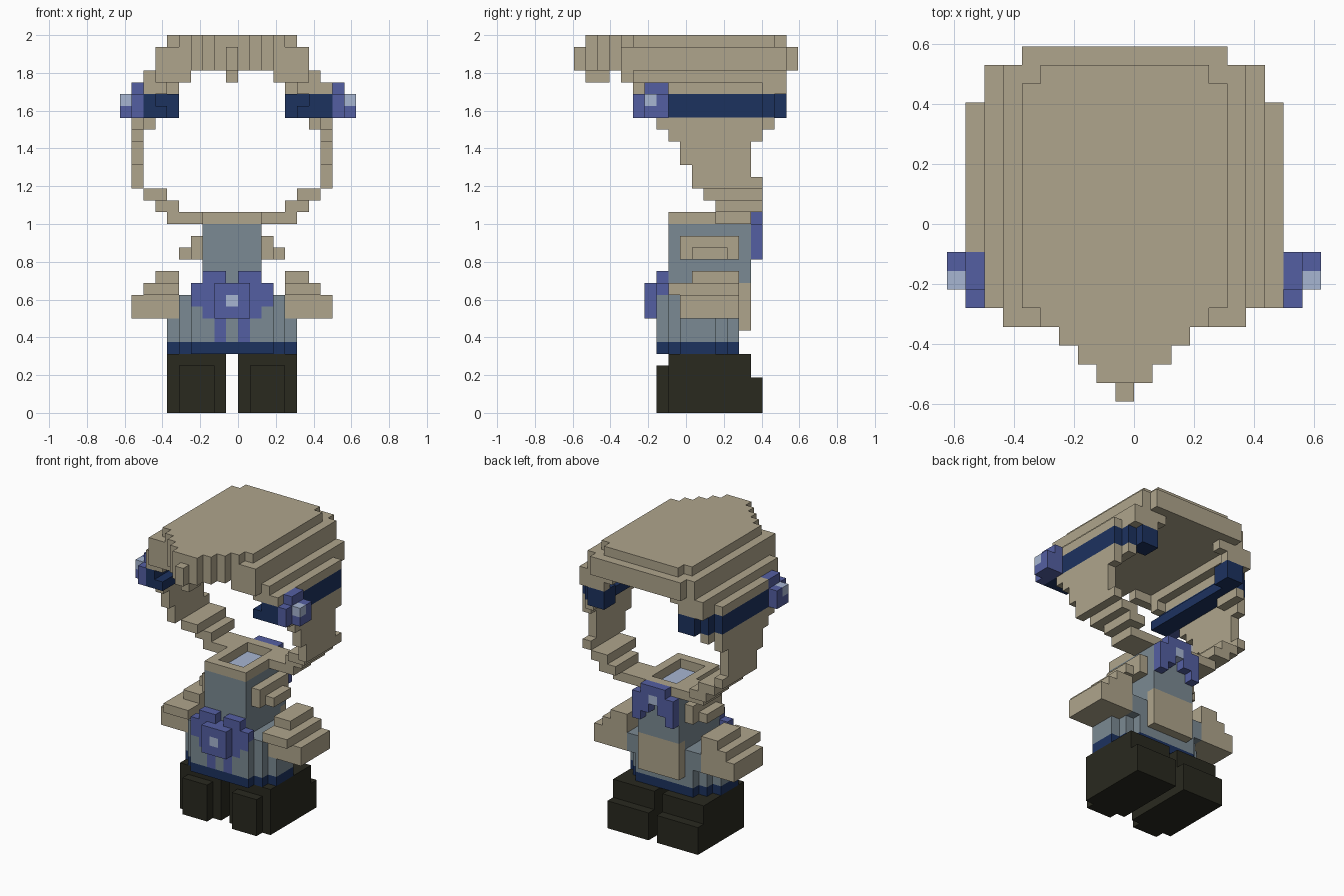
import bpy, bmesh

if "Cube" in bpy.data.objects:
    bpy.data.objects.remove(bpy.data.objects["Cube"])

U = 1 / 16  # size of one block


def srgb(r, g, b):
    return tuple((c / 255 / 12.92) if c < 11 else ((c / 255 + 0.055) / 1.055) ** 2.4
                 for c in (r, g, b)) + (1,)


COLOURS = {"tan": (175, 165, 140), "navy": (28, 50, 95), "violet": (84, 95, 162),
           "pale_blue": (167, 182, 210), "slate": (123, 138, 147), "black": (41, 41, 31)}
mats = {}
for n, c in COLOURS.items():
    mats[n] = bpy.data.materials.new(n)
    mats[n].diffuse_color = srgb(*c)

cells = {}  # (x, y, z) -> (part, colour)


def box(part, col, x, y, z):
    for i in range(*x):
        for j in range(*y):
            for k in range(*z):
                cells[i, j, k] = (part, col)


def pair(part, col, x, y, z, axis=-1):
    """Box plus its mirror image; the figure's middle lies half a block left of x = 0."""
    box(part, col, x, y, z)
    box(part, col, (axis - x[1], axis - x[0]), y, z)


# Hair cap: stepped slab with a pointed fringe
H = "hair_cap"
box(H, "tan", (-6, 5), (5, 17), (31, 32))
box(H, "tan", (-5, 4), (17, 18), (31, 32))
box(H, "tan", (-7, 6), (4, 18), (29, 31))
box(H, "tan", (-6, 5), (18, 19), (29, 31))
for s in range(4):
    box(H, "tan", (-4 + s, 3 - s), (3 - s, 5), (29, 31))
    box(H, "tan", (-5 + s, 4 - s), (4 - s, 5), (31, 32))
box(H, "tan", (-1, 0), (1, 3), (28, 29))

# Hair sides, upper steps with locks at the front and back corners
S = "hair_sides"
pair(S, "tan", (-8, -6), (5, 18), (28, 29))
pair(S, "tan", (-7, -4), (4, 5), (28, 29))
pair(S, "tan", (-7, -4), (17, 18), (28, 29))
pair(S, "tan", (-8, -7), (5, 18), (27, 28))
pair(S, "tan", (-9, -8), (8, 16), (27, 28))
pair(S, "tan", (-7, -6), (5, 6), (27, 28))
pair(S, "tan", (-7, -5), (17, 18), (27, 28))
box(S, "tan", (7, 8), (5, 8), (27, 28))

# Head band with an inner ledge, wrapping round the back corners
B = "head_band"
pair(B, "navy", (-9, -8), (8, 16), (25, 27))
pair(B, "navy", (-8, -7), (5, 17), (25, 27))
pair(B, "navy", (-7, -6), (5, 17), (25, 26))
pair(B, "navy", (-7, -5), (16, 18), (25, 27))
box(B, "navy", (7, 8), (5, 8), (25, 27))

# Hair sides, lower taper down to the collar
for y0, y1, z0, z1 in ((7, 16, 24, 25), (8, 16, 23, 24), (9, 15, 21, 23),
                       (10, 15, 20, 21), (10, 16, 19, 20)):
    pair(S, "tan", (-9, -8), (y0, y1), (z0, z1))
pair(S, "tan", (-8, -7), (14, 17), (24, 25))
pair(S, "tan", (-8, -6), (11, 16), (18, 19))
pair(S, "tan", (-7, -5), (12, 16), (17, 18))
pair(S, "tan", (-6, -3), (12, 15), (16, 17))

# Hair bows
W = "hair_bows"
pair(W, "violet", (-9, -8), (5, 8), (25, 27), 0)
pair(W, "violet", (-9, -8), (6, 8), (27, 28), 0)
pair(W, "violet", (-10, -9), (6, 8), (25, 27), 0)
pair(W, "pale_blue", (-10, -9), (6, 7), (26, 27), 0)

# Chest and the collar ring with a pale floor
box("chest", "slate", (-3, 2), (8, 15), (10, 16))
box("chest", "pale_blue", (-2, 1), (9, 14), (15, 16))
box("collar", "tan", (-3, 2), (8, 15), (16, 17))
for p in [p for p in cells if p[2] == 16 and -2 <= p[0] < 1 and 9 <= p[1] < 14]:
    del cells[p]

# Shoulder stubs and hands
pair("shoulders", "tan", (-4, -3), (9, 14), (13, 15))
pair("shoulders", "tan", (-5, -4), (10, 13), (13, 14))
pair("hands", "tan", (-9, -5), (9, 14), (8, 10))
pair("hands", "tan", (-8, -5), (8, 14), (10, 11))
pair("hands", "tan", (-7, -5), (10, 14), (11, 12))

# Tunic with rounded corners and a navy hem, and the tan panel on the back
T = "tunic"
box(T, "slate", (-5, 4), (8, 14), (8, 10))
box(T, "slate", (-4, 3), (7, 8), (8, 10))
for c, z in (("slate", (6, 8)), ("navy", (5, 6))):
    box(T, c, (-4, 3), (7, 14), z)
    box(T, c, (-5, 4), (8, 13), z)
    box(T, c, (-6, 5), (9, 12), z)
box("back_panel", "tan", (-3, 2), (14, 15), (7, 11))

# Waist bow: wings, ears, tails, knot
K = "waist_bow"
box(K, "violet", (-4, 3), (7, 8), (10, 11))
box(K, "violet", (-3, 2), (7, 8), (8, 10))
pair(K, "violet", (-3, -1), (7, 8), (11, 12))
pair(K, "violet", (-2, -1), (7, 8), (6, 8))
box(K, "violet", (-2, 1), (6, 7), (8, 11))
box(K, "pale_blue", (-1, 0), (6, 7), (9, 10))

# Wing tips are painted only on the front of the tunic
painted = {(-4, 7, 9): "violet", (2, 7, 9): "violet"}

# Bow behind the collar
R = "collar_bow"
box(R, "violet", (-2, 1), (15, 16), (16, 17))
pair(R, "violet", (-3, -1), (15, 16), (14, 16))
pair(R, "violet", (-3, -2), (15, 16), (13, 14))
box(R, "pale_blue", (-1, 0), (15, 16), (15, 16))

# Boots with toe and heel steps
F = "boots"
pair(F, "black", (-6, -1), (8, 15), (0, 5))
pair(F, "black", (-6, -1), (15, 16), (0, 3))
pair(F, "black", (-5, -2), (7, 8), (0, 4))

# Build one mesh per part from the exposed block faces
CORNERS = ((0, 0), (1, 0), (1, 1), (0, 1))
for part in sorted({v[0] for v in cells.values()}):
    mesh = bpy.data.meshes.new(part)
    names = sorted({c for p, c in cells.values() if p == part}
                   | {c for q, c in painted.items() if cells[q][0] == part})
    for n in names:
        mesh.materials.append(mats[n])
    bm = bmesh.new()
    for pos, (p, col) in cells.items():
        if p != part:
            continue
        for a in range(3):
            for side in (0, 1):
                nb = list(pos)
                nb[a] += 2 * side - 1
                if tuple(nb) in cells:
                    continue
                quad = []
                for u, v in (CORNERS if side else CORNERS[::-1]):
                    q = list(pos)
                    q[a] += side
                    q[(a + 1) % 3] += u
                    q[(a + 2) % 3] += v
                    quad.append(bm.verts.new((q[0] * U, (q[1] - 9.5) * U, q[2] * U)))
                front = a == 1 and side == 0
                tint = painted.get(pos, col) if front else col
                bm.faces.new(quad).material_index = names.index(tint)
    bmesh.ops.remove_doubles(bm, verts=bm.verts, dist=1e-4)
    bmesh.ops.dissolve_limit(bm, angle_limit=0.01, verts=bm.verts, edges=bm.edges,
                             delimit={'MATERIAL'})
    bm.to_mesh(mesh)
    bm.free()
    bpy.context.collection.objects.link(bpy.data.objects.new(part, mesh))

for m in bpy.data.materials:
    if m.users and not m.is_grease_pencil:
        m.use_nodes = True
        m.node_tree.nodes["Principled BSDF"].inputs["Base Color"].default_value = m.diffuse_color
